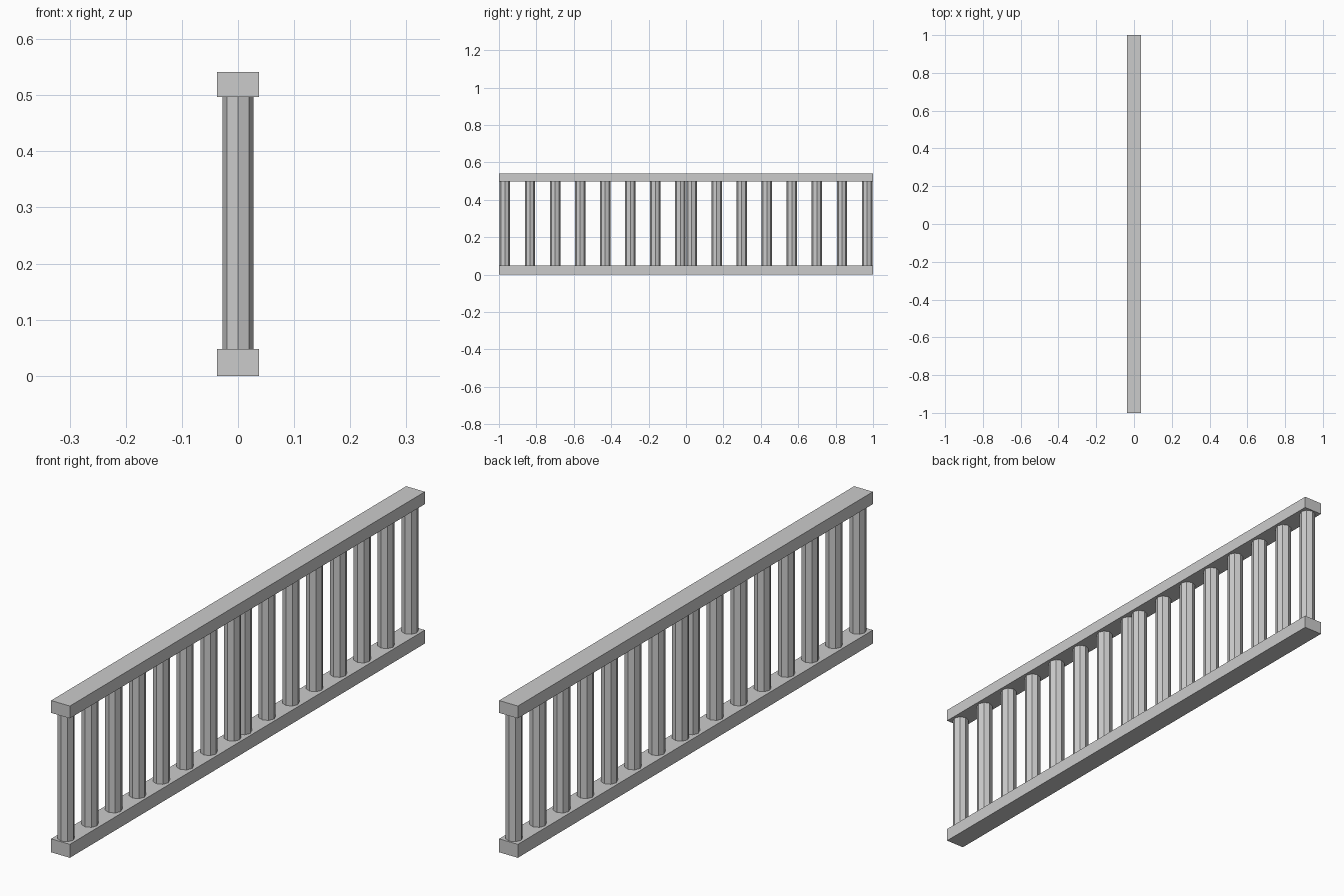
import bpy

if "Cube" in bpy.data.objects:
    bpy.data.objects.remove(bpy.data.objects["Cube"])

RAIL_W, LENGTH = 0.074, 2.0
BOTTOM_TOP, TOP_BASE, TOP = 0.048, 0.497, 0.541
RADIUS, FIRST, SPACING, PER_HALF = 0.028, 0.03, 0.134, 8


def rail(name, z0, z1):
    bpy.ops.mesh.primitive_cube_add(size=1, location=(0, 0, (z0 + z1) / 2))
    ob = bpy.context.object
    ob.name = name
    ob.scale = (RAIL_W, LENGTH, z1 - z0)
    bpy.ops.object.transform_apply(location=False, rotation=False, scale=True)


# Long horizontal rails
rail("bottom_rail", 0, BOTTOM_TOP)
rail("top_rail", TOP_BASE, TOP)

# Octagonal balusters, mirrored about the middle
for side, label in ((-1, "front"), (1, "back")):
    for i in range(PER_HALF):
        y = side * (FIRST + i * SPACING)
        bpy.ops.mesh.primitive_cylinder_add(
            vertices=8, radius=RADIUS, depth=TOP_BASE - BOTTOM_TOP,
            location=(0, y, (TOP_BASE + BOTTOM_TOP) / 2))
        bpy.context.object.name = f"{label}_baluster_{i + 1}"
